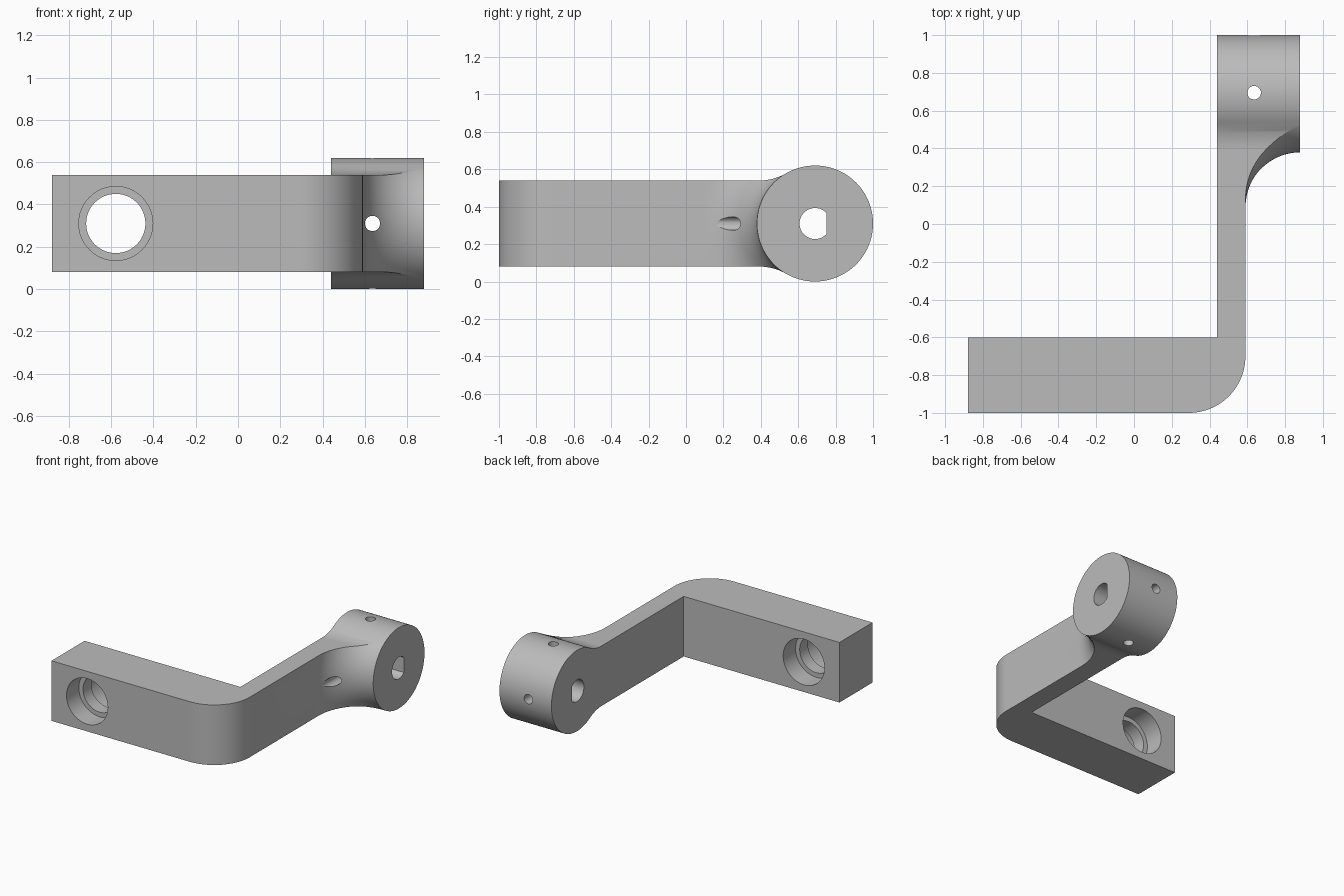
import bpy, bmesh
from math import sin, cos, pi, sqrt, atan2

cube = bpy.data.objects.get("Cube")
if cube:
    bpy.data.objects.remove(cube, do_unlink=True)

# Main dimensions
X0, X1 = -0.88, 0.88           # overall width
ARM_IN, ARM_OUT = 0.44, 0.59   # thin arm, inner and outer face
MID_Z, HALF_H = 0.31, 0.23     # bar centre height and half height
BOSS_Y, BOSS_R = 0.69, 0.31    # boss axis and radius
FILLET = 0.29


def arc(cx, cy, r, start, end, n):
    return [(cx + r * cos(start + (end - start) * i / n),
             cy + r * sin(start + (end - start) * i / n)) for i in range(n + 1)]


def circle(cx, cy, r, n=64):
    return arc(cx, cy, r, 0, 2 * pi, n)[:-1]


def finish(name, bm):
    bmesh.ops.recalc_face_normals(bm, faces=bm.faces[:])
    mesh = bpy.data.meshes.new(name)
    bm.to_mesh(mesh)
    bm.free()
    obj = bpy.data.objects.new(name, mesh)
    bpy.context.collection.objects.link(obj)
    return obj


def prism(name, outline, axis, lo, hi):
    """Extrude a 2D outline along an axis."""
    place = {"x": lambda a, b, t: (t, a, b),
             "y": lambda a, b, t: (a, t, b),
             "z": lambda a, b, t: (a, b, t)}[axis]
    bm = bmesh.new()
    rings = [[bm.verts.new(place(a, b, t)) for a, b in outline] for t in (lo, hi)]
    for ring in rings:
        bm.faces.new(ring)
    n = len(outline)
    for i in range(n):
        j = (i + 1) % n
        bm.faces.new((rings[0][i], rings[0][j], rings[1][j], rings[1][i]))
    return finish(name, bm)


def ring_solid(name, section, n=128):
    """Revolve a closed (x, radius) section about the boss axis."""
    bm = bmesh.new()
    rings = [[bm.verts.new((x, BOSS_Y + r * cos(2 * pi * k / n),
                            MID_Z + r * sin(2 * pi * k / n))) for x, r in section]
             for k in range(n)]
    m = len(section)
    for k in range(n):
        a, b = rings[k], rings[(k + 1) % n]
        for i in range(m):
            j = (i + 1) % m
            bm.faces.new((a[i], a[j], b[j], b[i]))
    return finish(name, bm)


def cut(obj, cutter):
    cutter.hide_render = True
    mod = obj.modifiers.new("cut", "BOOLEAN")
    mod.operation, mod.solver, mod.object = "DIFFERENCE", "EXACT", cutter
    bpy.context.view_layer.objects.active = obj
    bpy.ops.object.modifier_apply(modifier=mod.name)
    bpy.data.objects.remove(cutter, do_unlink=True)


# Side outline: bar, tangent fillets and round boss, mirrored about mid height
reach = BOSS_R + FILLET
rise = HALF_H + FILLET
run = sqrt(reach ** 2 - rise ** 2)
tangent = atan2(rise, -run)
upper = [(-1, HALF_H)]
upper += arc(BOSS_Y - run, rise, FILLET, -pi / 2, tangent - pi, 14)
upper += arc(BOSS_Y, 0, BOSS_R, tangent, 0, 48)[1:]
outline = [(y, MID_Z + z) for y, z in upper]
outline += [(y, MID_Z - z) for y, z in reversed(upper[:-1])]
bracket = prism("angled_bracket", outline, "x", X0, X1)

# Open inside of the L
cut(bracket, prism("inner_cutter", [(-2, -0.6), (ARM_IN, -0.6), (ARM_IN, 2), (-2, 2)],
                   "z", -1, 2))

# Outer side of the arm, flaring into the boss
flare = arc(X1, reach, FILLET - 0.0006, pi, 1.5 * pi, 32)
flare[0] = (ARM_OUT, reach)
cut(bracket, ring_solid("flare_cutter", flare + [(1, flare[-1][1]), (1, 3), (ARM_OUT, 3)]))

# Rounded outer corner
corner = arc(ARM_OUT - 0.3, -0.7, 0.3, -pi / 2, 0, 24)
cut(bracket, prism("corner_cutter", corner + [(0.8, -0.7), (0.8, -1.2), (0.29, -1.2)],
                   "z", -1, 2))

# Mounting hole, counterbored from both sides
HOLE_X = -0.578
cut(bracket, prism("hole_cutter", circle(HOLE_X, MID_Z, 0.14), "y", -1.2, -0.4))
for lo, hi in ((-1.2, -0.85), (-0.75, -0.4)):
    cut(bracket, prism("counterbore_cutter", circle(HOLE_X, MID_Z, 0.175), "y", lo, hi))

# D-shaped shaft bore
half = atan2(sqrt(0.083 ** 2 - 0.06 ** 2), 0.06)
cut(bracket, prism("bore_cutter", arc(BOSS_Y, MID_Z, 0.083, half, 2 * pi - half, 48),
                   "x", 0.2, 1.2))

# Crossed set screw holes
PIN_X, PIN_R = 0.636, 0.036
cut(bracket, prism("vertical_pin_cutter", circle(PIN_X, BOSS_Y + 0.005, PIN_R, 32), "z", -1, 2))
cut(bracket, prism("level_pin_cutter", circle(PIN_X, MID_Z, PIN_R, 32), "y", -0.3, 1.5))

# Material and shading
grey = bpy.data.materials.new("plain_grey")
grey.use_nodes = True
colour = (0.5, 0.5, 0.5, 1)
grey.diffuse_color = colour
grey.node_tree.nodes["Principled BSDF"].inputs["Base Color"].default_value = colour
bracket.data.materials.clear()
bracket.data.materials.append(grey)
for poly in bracket.data.polygons:
    poly.material_index = 0
bpy.ops.object.select_all(action="DESELECT")
bracket.select_set(True)
bpy.context.view_layer.objects.active = bracket
bpy.ops.object.shade_smooth_by_angle(angle=pi / 8)
